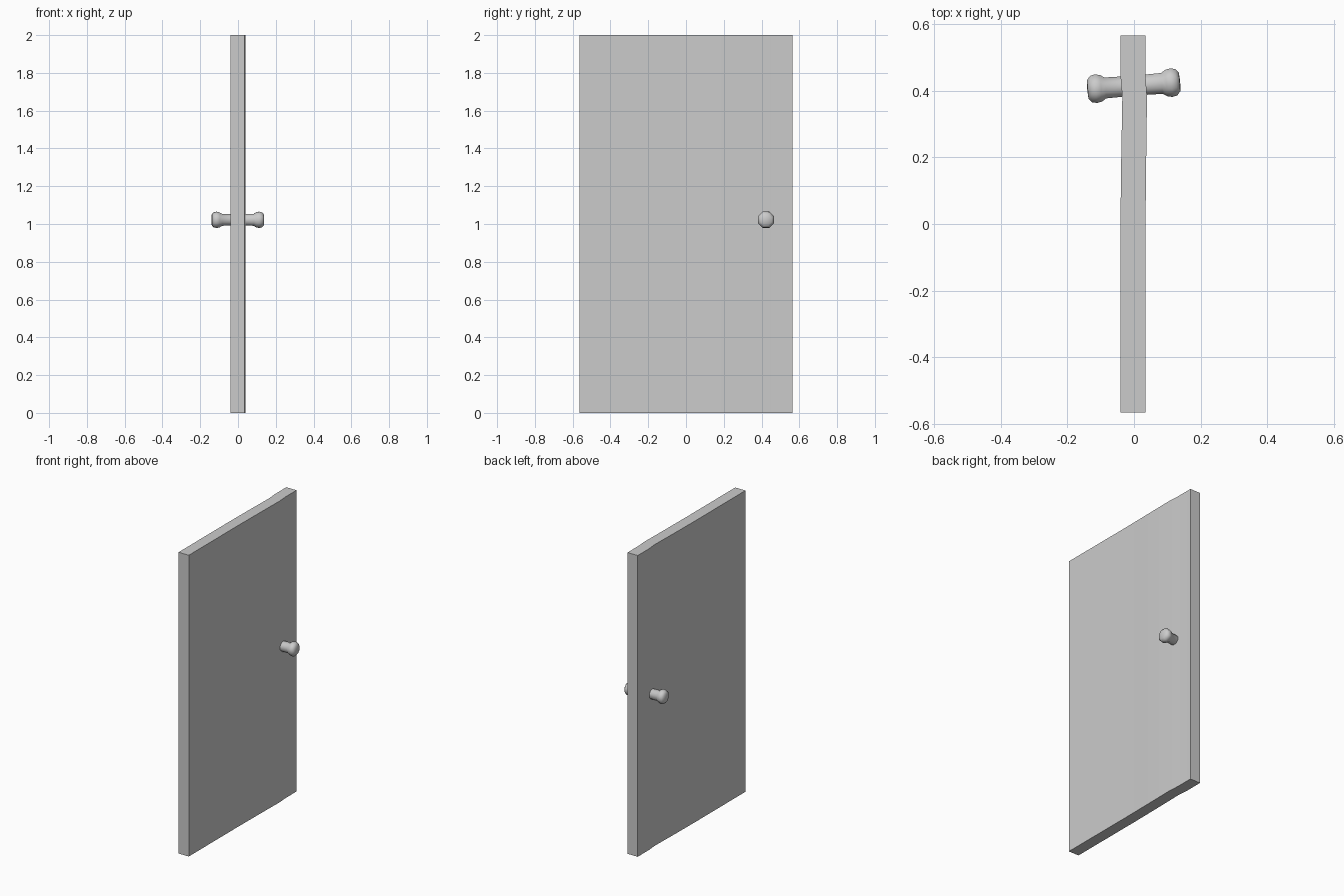
import bpy, bmesh, math
from mathutils import Matrix, Vector

if "Cube" in bpy.data.objects:
    bpy.data.objects.remove(bpy.data.objects["Cube"])

def finish(name, bm, angle):
    bmesh.ops.recalc_face_normals(bm, faces=bm.faces)
    me = bpy.data.meshes.new(name)
    bm.to_mesh(me)
    bm.free()
    ob = bpy.data.objects.new(name, me)
    bpy.context.collection.objects.link(ob)
    bpy.ops.object.select_all(action='DESELECT')
    ob.select_set(True)
    bpy.context.view_layer.objects.active = ob
    bpy.ops.object.shade_smooth_by_angle(angle=math.radians(angle))
    return ob

# Door panel: slightly warped plan outline, (y, left x, right x), extruded upward
plan = [(-0.565, -0.041, 0.034), (-0.05, -0.041, 0.034), (0.15, -0.039, 0.036),
        (0.38, -0.035, 0.039), (0.45, -0.041, 0.034), (0.565, -0.041, 0.034)]
bm = bmesh.new()
rows = [[bm.verts.new(c) for c in ((l, y, 0), (r, y, 0), (r, y, 2), (l, y, 2))]
        for y, l, r in plan]
for a, b in zip(rows, rows[1:]):
    for i in range(4):
        j = (i + 1) % 4
        bm.faces.new((a[i], a[j], b[j], b[i]))
bm.faces.new(rows[0])
bm.faces.new(rows[-1])
finish("door_panel", bm, 30)

# Doorknobs: turned octagonal profile (radius, distance along the axis)
profile = [(0.032, 0.0), (0.034, 0.085), (0.043, 0.098), (0.0465, 0.113),
           (0.043, 0.128), (0.030, 0.138)]
SIDES = 8

def knob(name, side):
    bm = bmesh.new()
    # axis leans a little out of square with the door
    turn = Matrix.Rotation(math.atan(0.08), 4, 'Z')
    place = Matrix.Translation((-0.001, 0.4145, 1.022)) @ turn
    rings = []
    for r, d in profile:
        ring = []
        for k in range(SIDES):
            a = 2 * math.pi * (k + 0.5) / SIDES
            ring.append(bm.verts.new(
                place @ Vector((side * d, r * math.cos(a), r * math.sin(a)))))
        rings.append(ring)
    for a, b in zip(rings, rings[1:]):
        for i in range(SIDES):
            j = (i + 1) % SIDES
            bm.faces.new((a[i], a[j], b[j], b[i]))
    tip = bm.verts.new(place @ Vector((side * 0.140, 0, 0)))
    for i in range(SIDES):
        bm.faces.new((rings[-1][i], rings[-1][(i + 1) % SIDES], tip))
    bm.faces.new(rings[0])
    finish(name, bm, 60)

knob("knob_left", -1)
knob("knob_right", 1)
